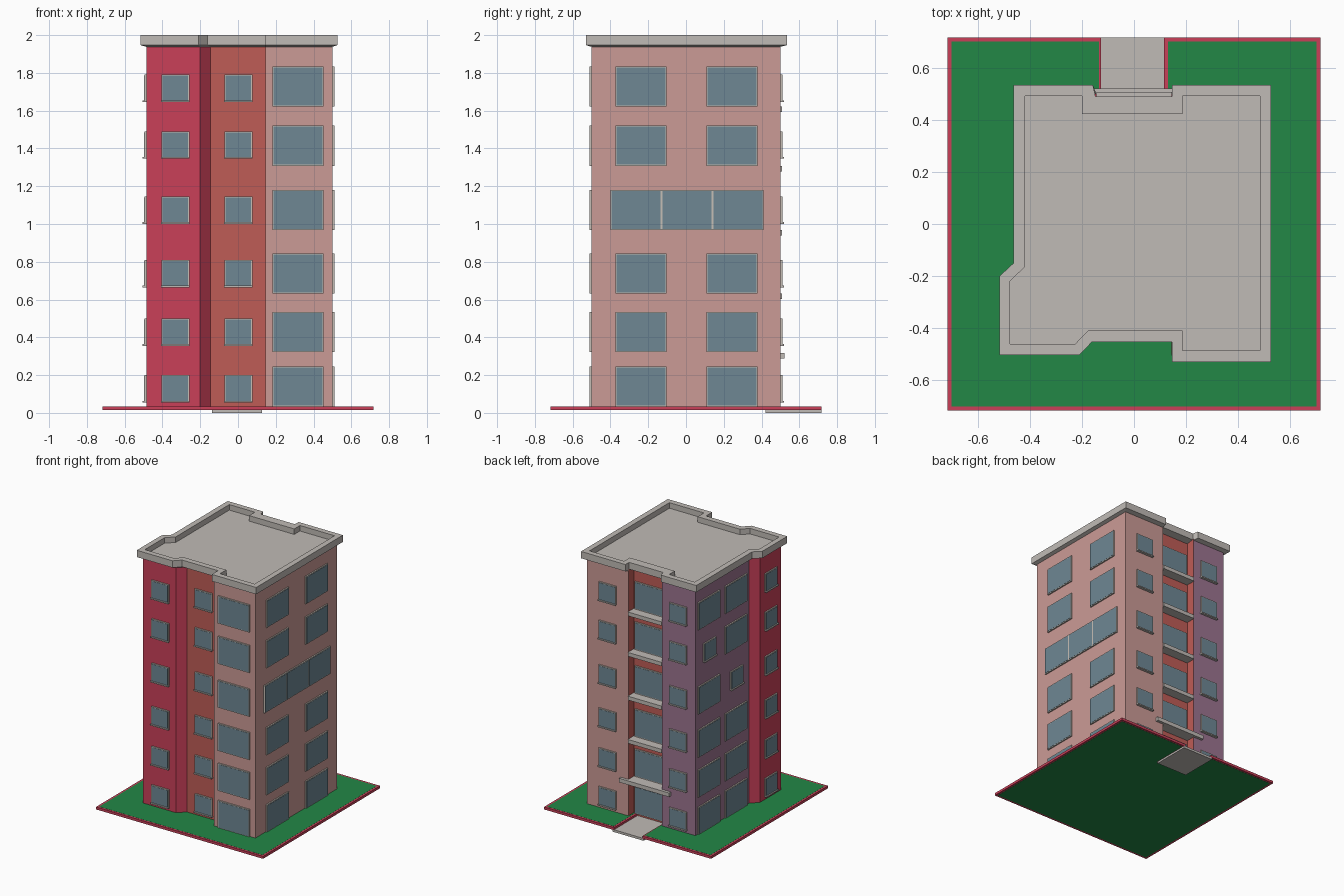
import bpy, bmesh
from mathutils import Vector

if "Cube" in bpy.data.objects:
    bpy.data.objects.remove(bpy.data.objects["Cube"])


def mat(name, hexcol):
    m = bpy.data.materials.new(name)
    rgb = [int(hexcol[i:i + 2], 16) / 255 for i in (0, 2, 4)]
    lin = [c / 12.92 if c <= 0.04045 else ((c + 0.055) / 1.055) ** 2.4 for c in rgb]
    m.diffuse_color = (*lin, 1)
    m.use_nodes = True
    m.node_tree.nodes["Principled BSDF"].inputs["Base Color"].default_value = m.diffuse_color
    return m


crimson = mat("crimson", "CA4059")
terracotta = mat("terracotta", "BF5C56")
pink = mat("pale pink", "CB9B96")
purple = mat("dusty purple", "9C7490")
glass_blue = mat("glass blue", "6E8794")
stone = mat("stone grey", "C0BBB6")
frame_grey = mat("frame grey", "C6BFB6")
green = mat("lawn green", "228746")


def finish(name, bm, mats):
    bmesh.ops.recalc_face_normals(bm, faces=bm.faces[:])
    me = bpy.data.meshes.new(name)
    bm.to_mesh(me)
    bm.free()
    ob = bpy.data.objects.new(name, me)
    for m in mats:
        me.materials.append(m)
    bpy.context.collection.objects.link(ob)
    return ob


def loft(name, rings, mats, edge_mats=None):
    """Closed solid through (outline, z) rings sharing a point count."""
    bm = bmesh.new()
    rows = [[bm.verts.new((x, y, z)) for x, y in pts] for pts, z in rings]
    n = len(rows[0])
    for a, b in zip(rows, rows[1:]):
        for i in range(n):
            j = (i + 1) % n
            f = bm.faces.new((a[i], a[j], b[j], b[i]))
            if edge_mats:
                f.material_index = edge_mats[i]
    bm.faces.new(rows[0][::-1])
    bm.faces.new(rows[-1])
    return finish(name, bm, mats)


def box(bm, lo, hi):
    v = [bm.verts.new((x, y, z)) for x in (lo[0], hi[0])
         for y in (lo[1], hi[1]) for z in (lo[2], hi[2])]
    for q in ((0, 1, 3, 2), (4, 6, 7, 5), (0, 4, 5, 1),
              (2, 3, 7, 6), (0, 2, 6, 4), (1, 5, 7, 3)):
        bm.faces.new([v[i] for i in q])


def block(name, lo, hi, m):
    bm = bmesh.new()
    box(bm, lo, hi)
    return finish(name, bm, [m])


# Ground plate: crimson rim with lawn, notched for the entrance path
def plot(half, x0, x1, y_in):
    return [(-half, -half), (half, -half), (half, half), (x1, half),
            (x1, y_in), (x0, y_in), (x0, half), (-half, half)]


rim, lawn = plot(0.718, -0.127, 0.116, 0.42), plot(0.702, -0.134, 0.131, 0.41)
loft("plot_rim", [(rim, 0.015), (rim, 0.034)], [crimson])
loft("lawn", [(lawn, 0.0142), (lawn, 0.0348)], [green])
block("entrance_path", (-0.138, 0.42, 0.0), (0.128, 0.718, 0.0145), stone)
block("path_surface", (-0.127, 0.42, 0.01), (0.116, 0.718, 0.018), stone)

# Tower walls, one colour per run of wall
wall = [(-.485, -.475), (-.2, -.475), (-.145, -.42), (.145, -.42), (.145, -.5),
        (.5, -.5), (.5, .5), (.145, .5), (.145, .43), (-.145, .43),
        (-.145, .5), (-.43, .5), (-.43, -.16), (-.485, -.215)]
runs = [0, 0, 1, 1, 2, 2, 2, 1, 1, 1, 3, 3, 0, 0]
loft("tower_walls", [(wall, 0.016), (wall, 1.95)],
     [crimson, terracotta, pink, purple], runs)

# Roof: sloped underside, fascia, parapet and sunken deck
outer = [(-.517, -.504), (-.21, -.504), (-.162, -.454), (.146, -.454), (.146, -.53),
         (.527, -.53), (.527, .535), (.146, .535), (.146, .49), (-.148, .49),
         (-.158, .535), (-.463, .535), (-.463, -.15), (-.517, -.2)]
inner = [(-.477, -.462), (-.227, -.462), (-.177, -.41), (.187, -.41), (.187, -.487),
         (.484, -.487), (.484, .493), (.187, .493), (.187, .423), (-.2, .423),
         (-.2, .493), (-.42, .493), (-.42, -.165), (-.477, -.22)]
loft("roof", [(wall, 1.938), (outer, 1.947), (outer, 2.0), (inner, 2.0), (inner, 1.957)],
     [stone])

# Windows
frames, panes, sills = bmesh.new(), bmesh.new(), bmesh.new()
SIDES = {"front": (Vector((1, 0, 0)), Vector((0, -1, 0))),
         "back": (Vector((1, 0, 0)), Vector((0, 1, 0))),
         "right": (Vector((0, 1, 0)), Vector((1, 0, 0))),
         "left": (Vector((0, 1, 0)), Vector((-1, 0, 0)))}
Z = Vector((0, 0, 1))


def plate(bm, side, dist, c, w, z0, z1, d0, d1):
    u, n = SIDES[side]
    a = u * (c - w / 2) + n * (dist + d0) + Z * z0
    b = u * (c + w / 2) + n * (dist + d1) + Z * z1
    box(bm, [min(p) for p in zip(a, b)], [max(p) for p in zip(a, b)])


def window(side, dist, c, w, z0, z1, sill=False):
    e = 0.006
    plate(frames, side, dist, c, w, z0, z1, -0.005, 0.010)
    plate(panes, side, dist, c, w - 2 * e, z0 + e, z1 - e, 0.006, 0.0115)
    if sill:
        plate(sills, side, dist, c, w + 0.004, z0 - 0.002, z0 + 0.007, -0.005, 0.02)


BIG = [0.033, 0.322, 0.632, 0.968, 1.308, 1.622]
SMALL = [0.057, 0.357, 0.667, 1.003, 1.348, 1.648]
for row, (zb, zs) in enumerate(zip(BIG, SMALL)):
    zt, zst = zb + 0.213, zs + 0.143
    # small windows on the front, back and left bay
    for side, dist, c in (("front", .475, -.332), ("front", .42, 0.002),
                          ("back", .5, .322), ("back", .5, -.285),
                          ("left", .485, -.345)):
        window(side, dist, c, 0.148, zs, zst, True)
    # wide front window and glazed back recess
    window("front", .5, .318, 0.27, zb, zt)
    window("back", .43, 0, 0.27, zb, zt)
    # right wall: pairs, with one three-pane strip on the fourth floor
    for c in ((-.265, .005, .275) if row == 3 else (-.238, .243)):
        window("right", .5, c, 0.27, zb, zt)
    # left wall: pairs, with two odd small windows
    for c, odd in ((.34, 4), (.008, 3)):
        if row == odd:
            window("left", .43, c - 0.01, 0.15, zs, zst, True)
        else:
            window("left", .43, c, 0.265, zb, zt)

finish("window_frames", frames, [frame_grey])
finish("window_panes", panes, [glass_blue])
finish("window_sills", sills, [stone])

# Balcony ledges in the back recess, and the entrance canopy
for i, zb in enumerate(BIG[2:]):
    block(f"balcony_ledge_{i + 1}", (-0.144, 0.425, zb - 0.03), (0.144, 0.508, zb), stone)
block("entrance_canopy", (-0.22, 0.425, 0.287), (0.21, 0.522, 0.318), stone)
